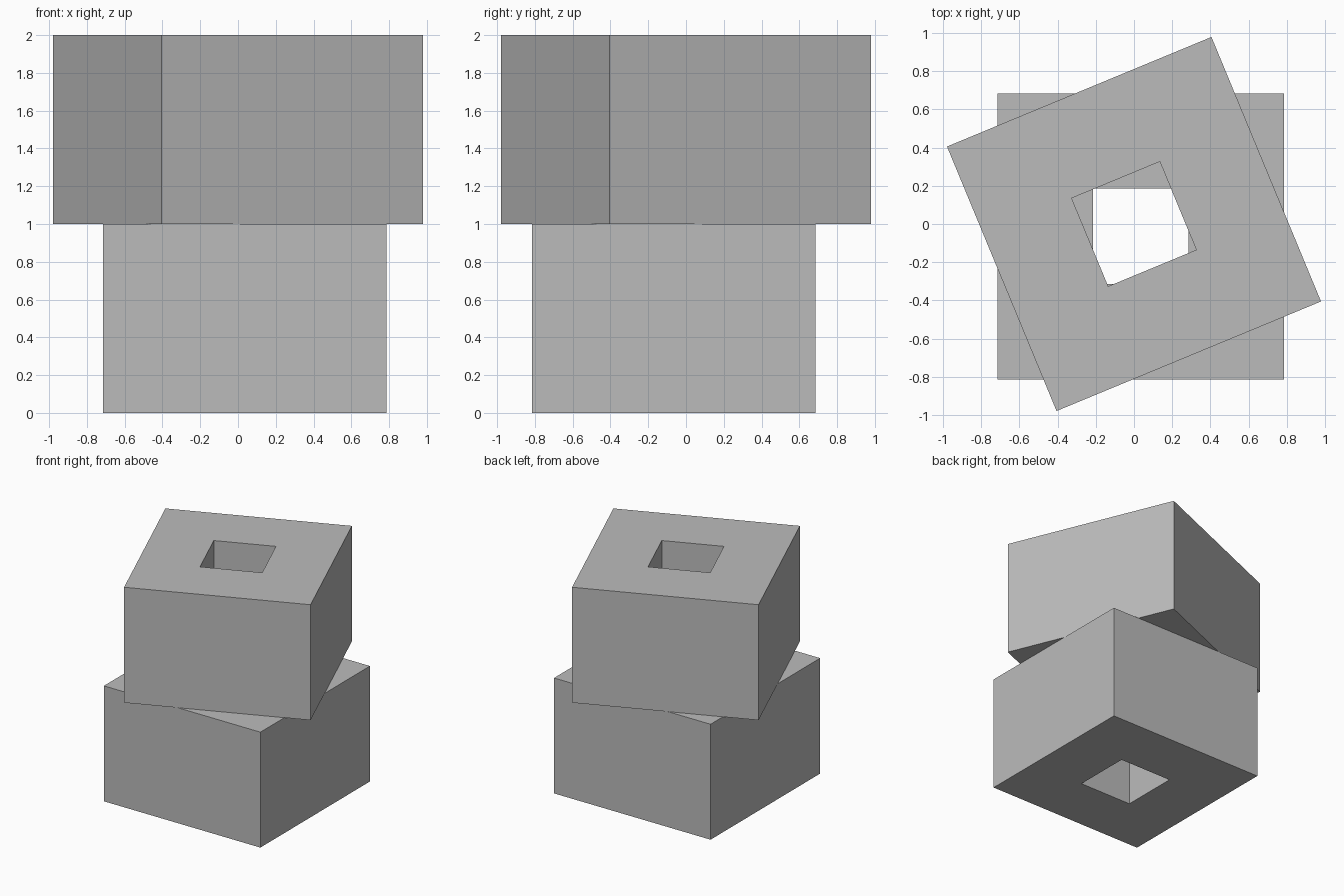
import bpy
import bmesh
from math import radians, cos, sin, sqrt

cube = bpy.data.objects.get("Cube")
if cube:
    bpy.data.objects.remove(cube, do_unlink=True)

grey = bpy.data.materials.new("plain_grey")
grey.use_nodes = True
colour = (0.5, 0.5, 0.5, 1)
grey.diffuse_color = colour
grey.node_tree.nodes["Principled BSDF"].inputs["Base Color"].default_value = colour


def square(bm, side, z):
    """Ring of four corner vertices."""
    r = side / sqrt(2)
    angles = [radians(45 + 90 * i) for i in range(4)]
    return [bm.verts.new((r * cos(a), r * sin(a), z)) for a in angles]


def hollow_block(name, location, turn, side=1.5, hole=0.5, height=1.0):
    """Square block with a square shaft running straight through it."""
    bm = bmesh.new()
    rings = [square(bm, side, 0), square(bm, side, height),
             square(bm, hole, height), square(bm, hole, 0)]
    # Outer walls, top, shaft walls and underside
    for k in range(4):
        a, b = rings[k], rings[(k + 1) % 4]
        for i in range(4):
            j = (i + 1) % 4
            bm.faces.new((a[i], a[j], b[j], b[i]))
    bmesh.ops.recalc_face_normals(bm, faces=bm.faces)
    mesh = bpy.data.meshes.new(name)
    bm.to_mesh(mesh)
    bm.free()
    mesh.materials.append(grey)
    obj = bpy.data.objects.new(name, mesh)
    obj.location = location
    obj.rotation_euler.z = radians(turn)
    bpy.context.collection.objects.link(obj)
    return obj


# Lower block sits square but off centre; upper block is twisted on top of it
hollow_block("lower_block", (0.035, -0.065, 0), 0)
hollow_block("upper_block", (0, 0, 1), 22.5)
